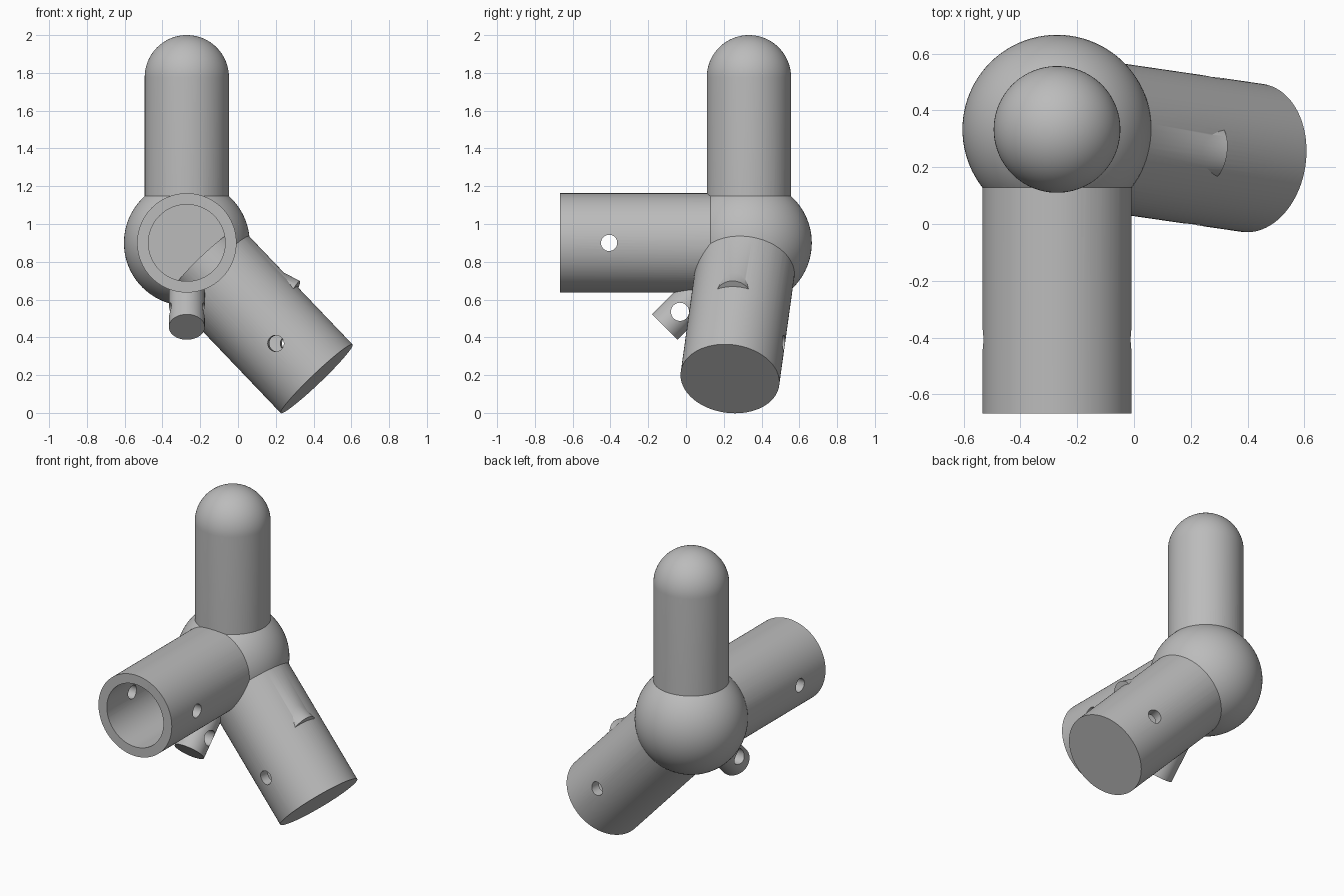
import bpy, bmesh
from math import sin, cos, pi, radians
from mathutils import Vector, Matrix

if "Cube" in bpy.data.objects:
    bpy.data.objects.remove(bpy.data.objects["Cube"], do_unlink=True)

HUB = Vector((-0.271, 0.333, 0.9))
HUB_R, TUBE_R, BORE_R, PIN_R, HOLE_R = 0.333, 0.263, 0.203, 0.095, 0.043
TUBE_LEN, BORE_START, HOLE_AT = 1.0, 0.125, 0.74
LUG_LEN, EYE_AT = 0.63, 0.516
SEGMENTS = 96


def heading(azimuth, elevation):
    a, e = radians(azimuth), radians(elevation)
    return Vector((cos(e) * cos(a), cos(e) * sin(a), sin(e)))


def lathe(name, profile, direction, origin=HUB):
    """Closed solid of revolution; profile is (radius, distance along direction)."""
    bm = bmesh.new()
    verts = [bm.verts.new((r, 0, t)) for r, t in profile]
    edges = [bm.edges.new(pair) for pair in zip(verts, verts[1:])]
    bmesh.ops.spin(bm, geom=verts + edges, cent=(0, 0, 0), axis=(0, 0, 1),
                   angle=2 * pi, steps=SEGMENTS, use_merge=True)
    bmesh.ops.remove_doubles(bm, verts=bm.verts, dist=1e-5)
    bmesh.ops.recalc_face_normals(bm, faces=bm.faces)
    turn = direction.to_track_quat('Z', 'Y').to_matrix().to_4x4()
    bm.transform(Matrix.Translation(origin) @ turn)
    mesh = bpy.data.meshes.new(name)
    bm.to_mesh(mesh)
    bm.free()
    obj = bpy.data.objects.new(name, mesh)
    bpy.context.collection.objects.link(obj)
    return obj


def rod(name, radius, start, end, direction, origin=HUB):
    return lathe(name, [(0, start), (radius, start), (radius, end), (0, end)],
                 direction, origin)


def arc(radius, centre, first, last, steps):
    angles = [radians(first + (last - first) * i / steps) for i in range(steps + 1)]
    return [(max(radius * cos(a), 0), centre + radius * sin(a)) for a in angles]


def combine(target, tool, operation):
    mod = target.modifiers.new(operation.title(), 'BOOLEAN')
    mod.operation, mod.solver, mod.object = operation, 'EXACT', tool
    bpy.context.view_layer.objects.active = target
    bpy.ops.object.modifier_apply(modifier=mod.name)
    bpy.data.objects.remove(tool, do_unlink=True)


# Central ball
UP = Vector((0, 0, 1))
connector = lathe("corner_connector", arc(HUB_R, 0, -90, 90, 48), UP)

# Upright peg with a domed top
PEG_R = 0.223
solids = [lathe("upright_peg", [(0, 0.02)] + [(PEG_R, 0.02)]
                + arc(PEG_R, 1.1 - PEG_R, 0, 90, 24), UP)]
cutters = []

# Two sockets, each with a lug, a bore and a cross hole: azimuth, tilt, lug tilt
for label, azimuth, tilt, lug_tilt in (("front", -90, 0, -45), ("side", -8.3, -46, -27)):
    axis = heading(azimuth, tilt)
    across = heading(azimuth - 90, 0)
    lug_axis = heading(azimuth, lug_tilt)
    solids.append(rod(label + "_socket", TUBE_R, 0.01, TUBE_LEN, axis))
    solids.append(rod(label + "_lug", PIN_R, 0.03, LUG_LEN, lug_axis))
    cutters.append(rod(label + "_bore", BORE_R, BORE_START, TUBE_LEN + 0.1, axis))
    cutters.append(rod(label + "_screw_hole", HOLE_R, -0.4, 0.4, across,
                       HUB + axis * HOLE_AT))
    if label == "front":
        cutters.append(rod(label + "_lug_eye", 0.048, -0.2, 0.2, across,
                           HUB + lug_axis * EYE_AT))

for solid in solids:
    combine(connector, solid, 'UNION')
for cutter in cutters:
    combine(connector, cutter, 'DIFFERENCE')

# Plain grey finish
grey = bpy.data.materials.new("plain_grey")
grey.use_nodes = True
colour = (0.5, 0.5, 0.5, 1)
grey.diffuse_color = colour
grey.node_tree.nodes["Principled BSDF"].inputs["Base Color"].default_value = colour
connector.data.materials.clear()
connector.data.materials.append(grey)

bpy.ops.object.select_all(action='DESELECT')
connector.select_set(True)
bpy.context.view_layer.objects.active = connector
bpy.ops.object.shade_smooth_by_angle(angle=radians(30))
